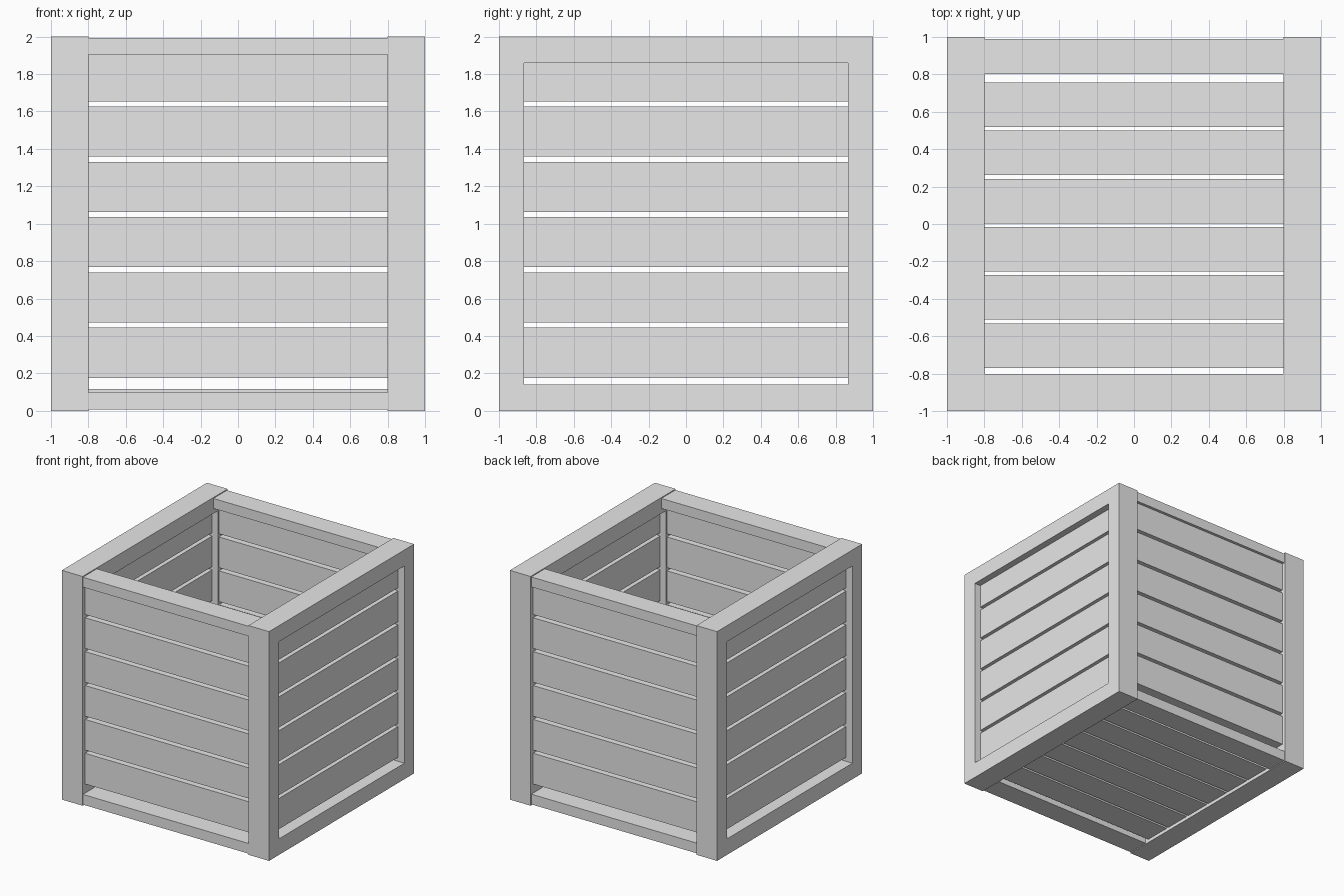
import bpy
import bmesh
from mathutils import Vector

cube = bpy.data.objects.get("Cube")
if cube:
    bpy.data.objects.remove(cube, do_unlink=True)

# One plain grey for the whole crate
grey = bpy.data.materials.new("plain_grey")
grey.use_nodes = True
grey.diffuse_color = (0.8, 0.8, 0.8, 1)
shader = next(n for n in grey.node_tree.nodes if n.type == 'BSDF_PRINCIPLED')
shader.inputs["Base Color"].default_value = grey.diffuse_color


def finish(name, bm):
    bmesh.ops.recalc_face_normals(bm, faces=bm.faces)
    mesh = bpy.data.meshes.new(name)
    bm.to_mesh(mesh)
    bm.free()
    mesh.materials.append(grey)
    obj = bpy.data.objects.new(name, mesh)
    bpy.context.collection.objects.link(obj)
    return obj


def box(name, x, y, z):
    """Box from its (min, max) range on each axis."""
    bm = bmesh.new()
    bmesh.ops.create_cube(bm, size=1)
    for v in bm.verts:
        v.co = [r[0] + (c + 0.5) * (r[1] - r[0]) for c, r in zip(v.co, (x, y, z))]
    return finish(name, bm)


def side_frame(name, x0, x1, border_y, border_z):
    """Rectangular picture-frame ring standing in the yz plane."""
    bm = bmesh.new()
    corners = [(-1, -1), (1, -1), (1, 1), (-1, 1)]
    outer = [bm.verts.new((x0, a, 1 + b)) for a, b in corners]
    inner = [bm.verts.new((x0, a * (1 - border_y), 1 + b * (1 - border_z)))
             for a, b in corners]
    ring = []
    for i in range(4):
        j = (i + 1) % 4
        ring.append(bm.faces.new((outer[i], outer[j], inner[j], inner[i])))
    ext = bmesh.ops.extrude_face_region(bm, geom=ring, use_keep_orig=True)
    moved = [g for g in ext["geom"] if isinstance(g, bmesh.types.BMVert)]
    bmesh.ops.translate(bm, verts=moved, vec=Vector((x1 - x0, 0, 0)))
    return finish(name, bm)


SLATS = 6
POST = 0.8        # inner face of the side frames
OPEN_Y = 0.865    # half width of the side opening
slat_z = [(0.176 + 0.2957 * i, 0.444 + 0.2957 * i) for i in range(SLATS)]

# Left and right: heavy frames with recessed slats
for side, s in (("left", 1), ("right", -1)):
    side_frame(side + "_frame", s * POST, s, 1 - OPEN_Y, 0.14)
    x = sorted((s * 0.855, s * 0.94))
    for i, z in enumerate(slat_z):
        box(f"{side}_slat_{i + 1}", x, (-OPEN_Y, OPEN_Y), z)

# Front and back: top and bottom rails with slats set between the frames
for side, s, rail_out in (("front", -1, 0.996), ("back", 1, 0.99)):
    rail_y = sorted((s * 0.803, s * rail_out))
    box(side + "_bottom_rail", (-POST, POST), rail_y, (0.008, 0.097))
    box(side + "_top_rail", (-POST, POST), rail_y, (1.905, 1.992))
    y = sorted((s * 0.88, s * 0.965))
    for i, z in enumerate(slat_z):
        box(f"{side}_slat_{i + 1}", (-POST, POST), y, z)

# Floor slats, running from side to side
for i in range(SLATS):
    y = -0.65 + 0.2576 * i
    box(f"floor_slat_{i + 1}", (-POST, POST), (y - 0.119, y + 0.119), (0.03, 0.115))
